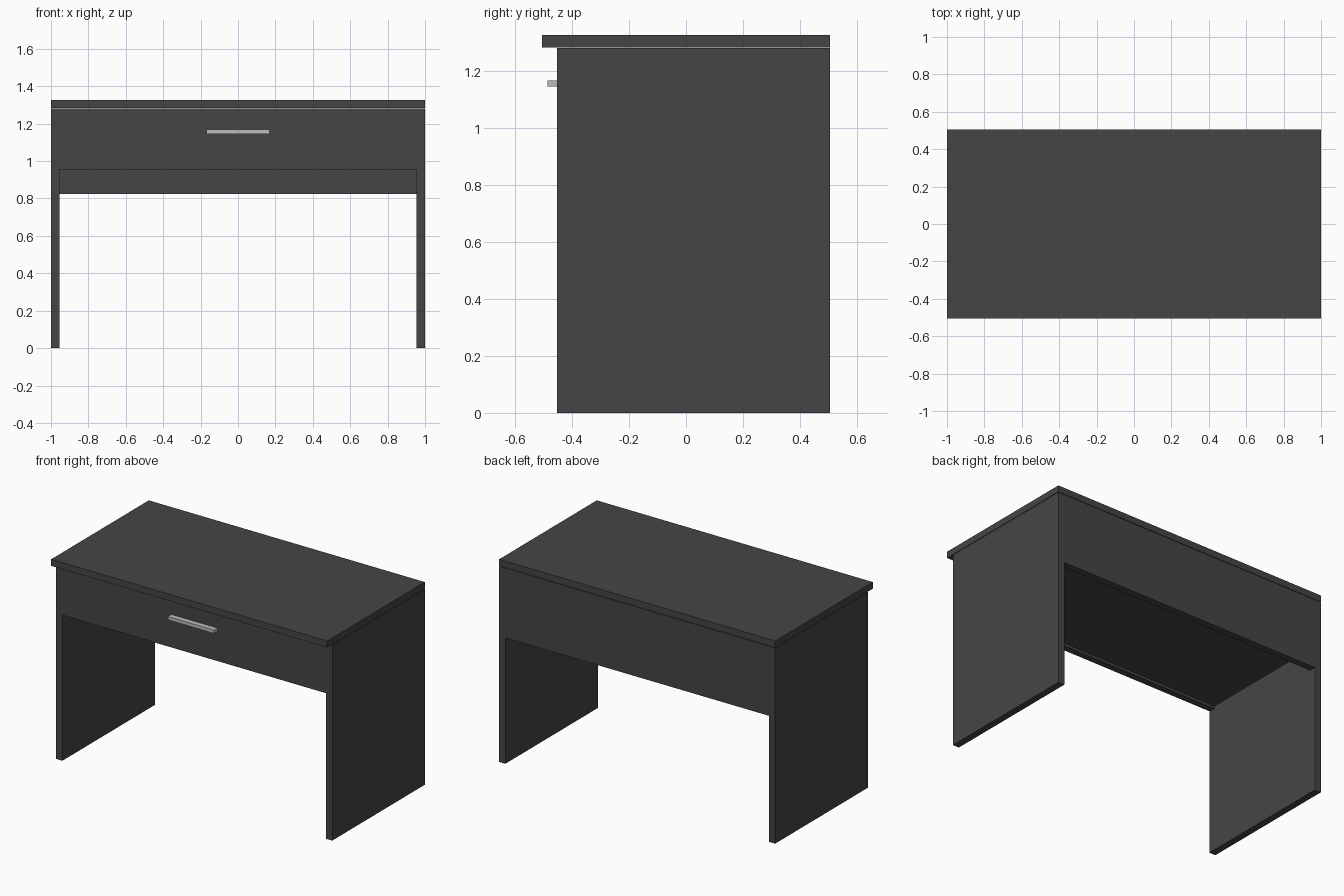
import bpy
import bmesh

cube = bpy.data.objects.get("Cube")
if cube:
    bpy.data.objects.remove(cube, do_unlink=True)


def material(name, value, roughness):
    mat = bpy.data.materials.new(name)
    mat.use_nodes = True
    colour = (value, value, value, 1)
    mat.diffuse_color = colour
    bsdf = mat.node_tree.nodes["Principled BSDF"]
    bsdf.inputs["Base Color"].default_value = colour
    bsdf.inputs["Roughness"].default_value = roughness
    return mat


def panel(name, x, y, z, mat):
    """Box spanning the given (low, high) range on each axis."""
    mesh = bpy.data.meshes.new(name)
    bm = bmesh.new()
    bmesh.ops.create_cube(bm, size=1)
    for v in bm.verts:
        v.co = [low + (c + 0.5) * (high - low) for c, (low, high) in zip(v.co, (x, y, z))]
    bm.to_mesh(mesh)
    bm.free()
    mesh.materials.append(mat)
    obj = bpy.data.objects.new(name, mesh)
    bpy.context.collection.objects.link(obj)
    return obj


charcoal = material("charcoal board", 0.06, 0.6)
silver = material("silver metal", 0.5, 0.4)

# Main dimensions
BOARD = 0.045
INNER = 1 - BOARD
FRONT, BACK = -0.453, 0.505
CARCASS_TOP = 1.281
TOP_UNDER, TOP = 1.284, 1.327
DRAWER_LOW = 0.952
HANDLE_Z = 1.157

# Tabletop, overhanging at the front
panel("tabletop", (-1, 1), (-BACK, BACK), (TOP_UNDER, TOP), charcoal)

# Side panels
for name, side in (("left_side_panel", 1), ("right_side_panel", -1)):
    panel(name, sorted((side * INNER, side)), (FRONT, BACK), (0, CARCASS_TOP), charcoal)

# Back panel between the sides
panel("back_panel", (-INNER, INNER), (BACK - BOARD, BACK), (0.825, CARCASS_TOP), charcoal)

# Drawer front and the drawer floor behind it
panel("drawer_front", (-INNER, INNER), (FRONT + 0.002, FRONT + BOARD),
      (DRAWER_LOW, CARCASS_TOP), charcoal)
panel("drawer_floor", (-INNER, INNER), (FRONT + BOARD, BACK - BOARD),
      (DRAWER_LOW + 0.016, DRAWER_LOW + 0.04), charcoal)

# Bar handle
panel("drawer_handle", (-0.168, 0.168), (-0.486, FRONT + 0.004),
      (HANDLE_Z - 0.011, HANDLE_Z + 0.011), silver)
